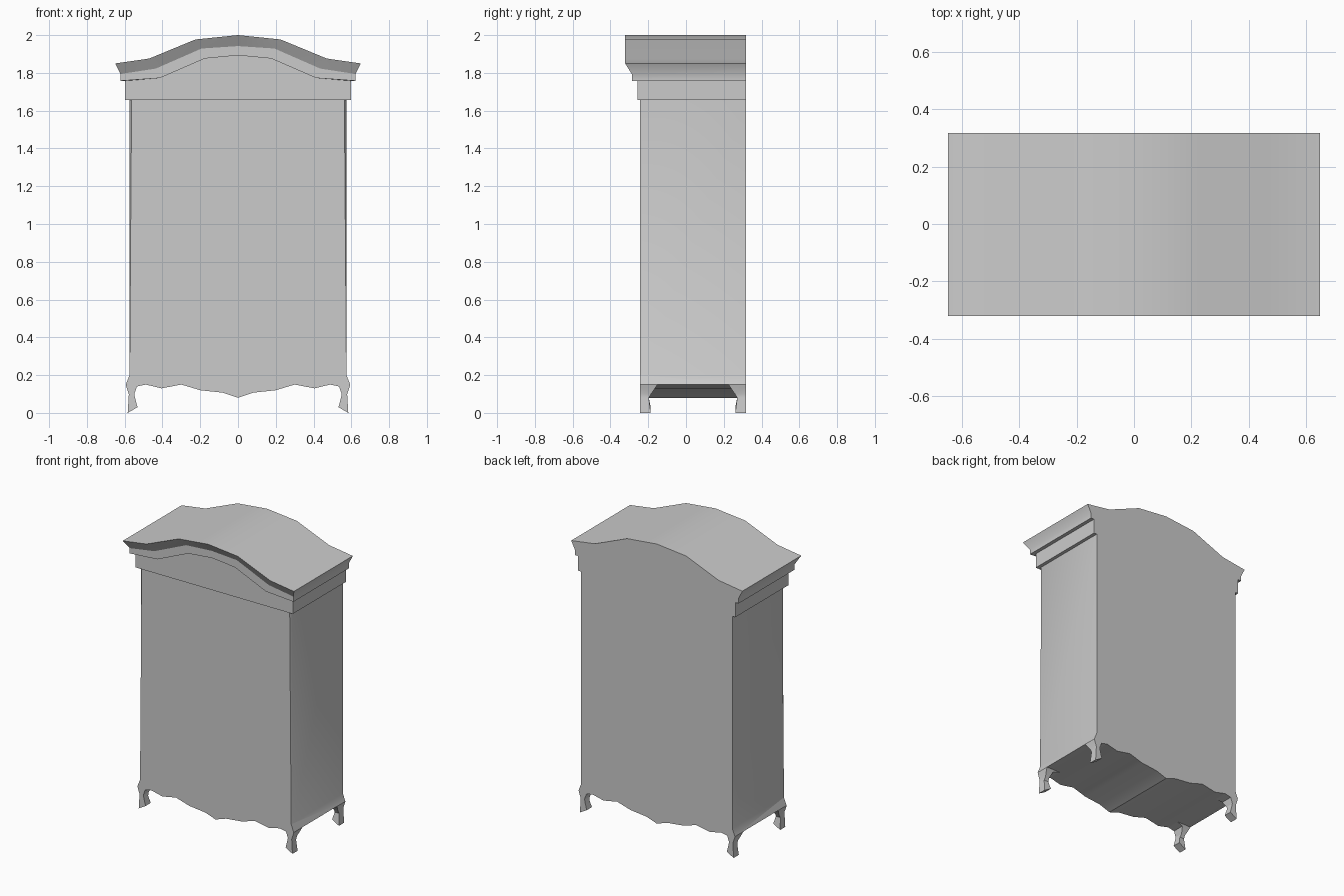
import bpy, bmesh, math

cube = bpy.data.objects.get("Cube")
if cube:
    bpy.data.objects.remove(cube, do_unlink=True)

FRONT, BACK = -0.243, 0.317

grey = bpy.data.materials.new("plain grey")
grey.use_nodes = True
colour = (0.6, 0.6, 0.6, 1)
grey.diffuse_color = colour
grey.node_tree.nodes["Principled BSDF"].inputs["Base Color"].default_value = colour


def finish(name, bm):
    bmesh.ops.recalc_face_normals(bm, faces=bm.faces[:])
    mesh = bpy.data.meshes.new(name)
    bm.to_mesh(mesh)
    bm.free()
    mesh.materials.append(grey)
    obj = bpy.data.objects.new(name, mesh)
    bpy.context.collection.objects.link(obj)
    bpy.ops.object.select_all(action='DESELECT')
    obj.select_set(True)
    bpy.context.view_layer.objects.active = obj
    bpy.ops.object.shade_smooth_by_angle(angle=math.radians(30))
    return obj


def mirrored(half):
    """Full left-to-right line from a half line that starts at x = 0."""
    return [(-x, z) for x, z in reversed(half[1:])] + half


def bridge(bm, a, b):
    for i in range(len(a) - 1):
        bm.faces.new((a[i], a[i + 1], b[i + 1], b[i]))


# Cabinet body: front outline with scalloped apron, extruded back
apron = [(0, 0.08), (0.08, 0.107), (0.2, 0.12), (0.3, 0.15),
         (0.405, 0.13), (0.488, 0.15), (0.594, 0.15)]
outline = mirrored(apron) + [(0.574, 0.2), (0.574, 1.66), (-0.574, 1.66), (-0.574, 0.2)]
bm = bmesh.new()
face = bm.faces.new([bm.verts.new((x, FRONT, z)) for x, z in outline])
grown = bmesh.ops.extrude_face_region(bm, geom=[face], use_keep_orig=True)
for v in grown["geom"]:
    if isinstance(v, bmesh.types.BMVert):
        v.co.y = BACK
# Narrow chamfer on the two tall front corners
corners = [e for e in bm.edges
           if abs(e.verts[0].co.z - e.verts[1].co.z) > 1 and e.verts[0].co.y < 0]
bmesh.ops.bevel(bm, geom=corners, offset=0.011, offset_type='OFFSET',
                segments=1, affect='EDGES')
finish("cabinet_body", bm)

# Arched cornice: stacked rails, each with its own front depth
frieze_top = [(0, 1.893), (0.176, 1.876), (0.413, 1.773), (0.597, 1.758)]
layers = [
    (-0.258, [(x, 1.657) for x, z in frieze_top]),
    (-0.258, frieze_top),
    (-0.287, [(0, 1.893), (0.176, 1.876), (0.413, 1.773), (0.622, 1.758)]),
    (-0.287, [(0, 1.942), (0.193, 1.929), (0.435, 1.823), (0.622, 1.794)]),
    (-0.322, [(0, 2.0), (0.225, 1.977), (0.47, 1.876), (0.65, 1.85)]),
]
bm = bmesh.new()
rows = []
for depth, half in layers:
    line = mirrored(half)
    front = [bm.verts.new((x, depth, z)) for x, z in line]
    back = [bm.verts.new((x, BACK, z)) for x, z in line]
    rows.append((front, back))
for (f0, b0), (f1, b1) in zip(rows, rows[1:]):
    bridge(bm, [b0[0]] + f0 + [b0[-1]], [b1[0]] + f1 + [b1[-1]])
bridge(bm, *rows[0])
bridge(bm, *rows[-1])
bm.faces.new(rows[0][1] + [b[-1] for f, b in rows[1:-1]]
             + rows[-1][1][::-1] + [b[0] for f, b in rows[-2:0:-1]])
finish("arched_cornice", bm)

# Curved feet: inner x, inner z, outer x, outer z, depth
sections = [(0.488, 0.15, 0.594, 0.15, 0.092), (0.535, 0.14, 0.591, 0.138, 0.084),
            (0.549, 0.1, 0.578, 0.1, 0.058), (0.545, 0.08, 0.579, 0.08, 0.046),
            (0.532, 0.03, 0.584, 0, 0.056)]
for side, side_name in ((1, "left"), (-1, "right")):
    for edge, direction, end_name in ((FRONT, 1, "front"), (BACK, -1, "back")):
        bm = bmesh.new()
        rings = []
        for xi, zi, xo, zo, depth in sections:
            inner = edge + direction * depth
            rings.append([bm.verts.new((side * x, y, z)) for x, y, z in
                          ((xi, edge, zi), (xo, edge, zo), (xo, inner, zo), (xi, inner, zi))])
        for a, b in zip(rings, rings[1:]):
            bridge(bm, a + a[:1], b + b[:1])
        bm.faces.new(rings[-1])
        bm.faces.new(rings[0])
        finish(f"{end_name}_{side_name}_foot", bm)
